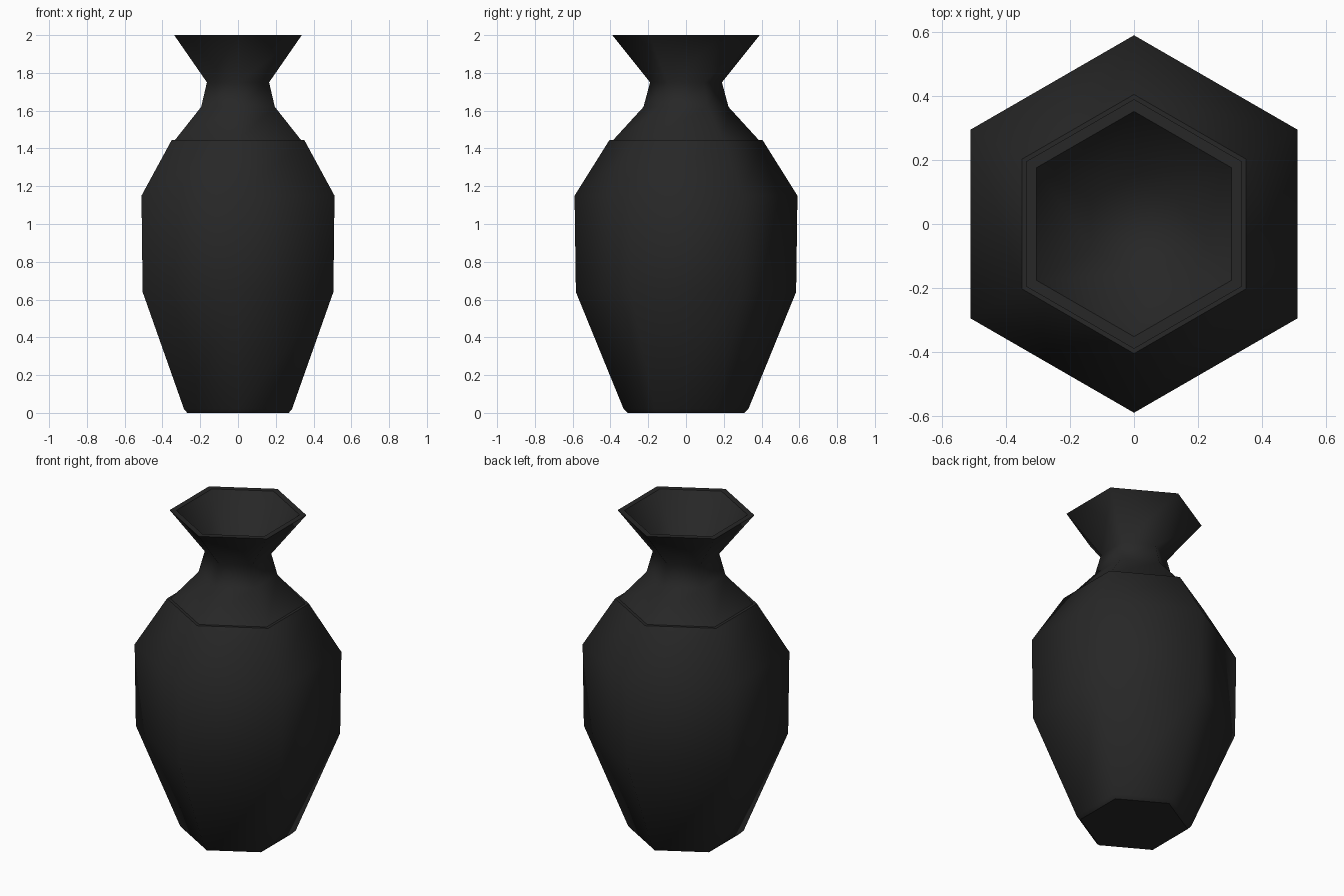
import bpy, bmesh, math

if "Cube" in bpy.data.objects:
    bpy.data.objects.remove(bpy.data.objects["Cube"])

# single near-black glaze
glaze = bpy.data.materials.new("black_glaze")
glaze.diffuse_color = (0.02, 0.02, 0.02, 1)
glaze.use_nodes = True
glaze.node_tree.nodes["Principled BSDF"].inputs["Base Color"].default_value = glaze.diffuse_color

# profile: (corner radius, height, sharp ring) from foot, up the outside, over the lip, into the neck
profile = [
    (0.310, 0.00, True),
    (0.330, 0.02, False),
    (0.583, 0.64, False),
    (0.590, 1.15, False),
    (0.405, 1.445, True),   # shoulder edge
    (0.385, 1.445, True),   # small ledge where the neck starts
    (0.225, 1.62, False),
    (0.190, 1.75, False),
    (0.390, 2.00, True),    # outer lip
    (0.352, 2.00, True),    # inner lip
    (0.155, 1.75, False),
]
SIDES = 6

bm = bmesh.new()
rings = []
for r, z, _ in profile:
    angles = [math.pi / 2 + i * math.tau / SIDES for i in range(SIDES)]
    rings.append([bm.verts.new((r * math.cos(a), r * math.sin(a), z)) for a in angles])

# walls
for a, b in zip(rings, rings[1:]):
    for i in range(SIDES):
        j = (i + 1) % SIDES
        bm.faces.new((a[i], a[j], b[j], b[i]))

# foot and closed throat
bm.faces.new(rings[0][::-1])
bm.faces.new(rings[-1])

for f in bm.faces:
    f.smooth = True
for ring, (_, _, sharp) in zip(rings, profile):
    if sharp:
        for i in range(SIDES):
            bm.edges.get((ring[i], ring[(i + 1) % SIDES])).smooth = False

mesh = bpy.data.meshes.new("vase")
bm.to_mesh(mesh)
bm.free()
mesh.materials.append(glaze)
vase = bpy.data.objects.new("vase", mesh)
bpy.context.collection.objects.link(vase)
